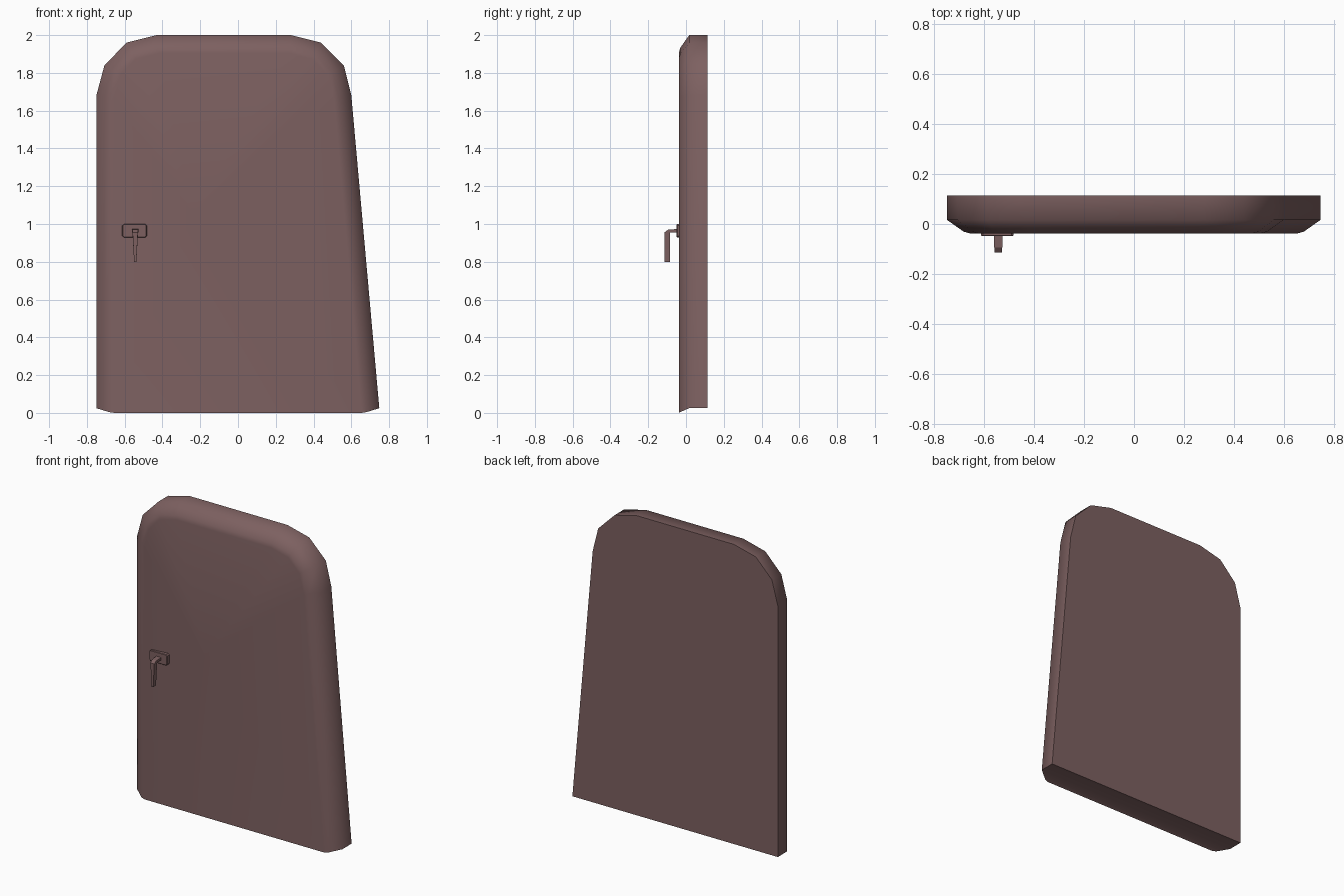
import bpy, bmesh, math
from mathutils import Vector

if "Cube" in bpy.data.objects:
    bpy.data.objects.remove(bpy.data.objects["Cube"])

mat = bpy.data.materials.new("dusty_brown")
mat.diffuse_color = (0.205, 0.118, 0.118, 1)
mat.use_nodes = True
mat.node_tree.nodes["Principled BSDF"].inputs["Base Color"].default_value = mat.diffuse_color

def finish(name, bm, angle=30):
    bmesh.ops.recalc_face_normals(bm, faces=bm.faces[:])
    me = bpy.data.meshes.new(name)
    bm.to_mesh(me)
    bm.free()
    me.materials.append(mat)
    ob = bpy.data.objects.new(name, me)
    bpy.context.collection.objects.link(ob)
    bpy.ops.object.select_all(action='DESELECT')
    bpy.context.view_layer.objects.active = ob
    ob.select_set(True)
    bpy.ops.object.shade_smooth_by_angle(angle=math.radians(angle))
    return ob

def loft(bm, rings, tip=None):
    """Skin a list of closed point rings; cap both ends, the last one optionally to a point."""
    vs = [[bm.verts.new(p) for p in r] for r in rings]
    n = len(vs[0])
    for a, b in zip(vs, vs[1:]):
        for i in range(n):
            j = (i + 1) % n
            bm.faces.new((a[i], a[j], b[j], b[i]))
    bm.faces.new(vs[0])
    if tip:
        t = bm.verts.new(tip)
        for i in range(n):
            bm.faces.new((vs[-1][i], vs[-1][(i + 1) % n], t))
    else:
        bm.faces.new(vs[-1])

# door outline, clockwise from bottom left
outline = [(-.75, .025), (-.75, 1.68), (-.707, 1.84), (-.59, 1.96), (-.43, 2.0),
           (.28, 2.0), (.44, 1.96), (.56, 1.84), (.6, 1.68), (.748, .025)]

def ring(d, y, zb):
    """Outline shrunk by d, bottom edge kept at height zb."""
    pts = [Vector(p) for p in outline]
    n, out = len(pts), []
    for i, p in enumerate(pts):
        a, b = (p - pts[i - 1]).normalized(), (pts[(i + 1) % n] - p).normalized()
        na, nb = Vector((a.y, -a.x)), Vector((b.y, -b.x))
        q = p + (na + nb) * (d / (1 + na.dot(nb)))
        if i in (0, n - 1):     # slide along the side only
            q = Vector((p.x + math.copysign(d, -p.x), zb))
        out.append((q.x, y, q.y))
    return out

# door panel with softened front rim and a shallow dished front
bm = bmesh.new()
loft(bm, [ring(0, .115, .025), ring(0, .017, .025), ring(.068, -.031, .004), ring(.095, -.038, 0)],
     tip=(-.24, -.005, 1.05))
finish("door_panel", bm, 65)

# handle back plate
bm = bmesh.new()
def plate(y, s):
    w, h, c = .065 - s, .036 - s, .008
    q = [(-w, -h + c), (-w, h - c), (-w + c, h), (w - c, h),
         (w, h - c), (w, -h + c), (w - c, -h), (-w + c, -h)]
    return [(-.548 + x, y, .965 + z) for x, z in q]
loft(bm, [plate(-.025, 0), plate(-.046, 0), plate(-.049, .003)])
finish("handle_plate", bm)

# bent lever: stem out of the plate, then a tapered grip hanging down
bm = bmesh.new()
def section(hw, p, q):
    x = -.544
    return [(x - hw, *p), (x + hw, *p), (x + hw, *q), (x - hw, *q)]
loft(bm, [section(.018, (-.04, .974), (-.04, .956)),
          section(.016, (-.095, .97), (-.085, .956)),
          section(.014, (-.115, .955), (-.086, .945)),
          section(.006, (-.115, .8), (-.086, .8))])
finish("handle_lever", bm)
